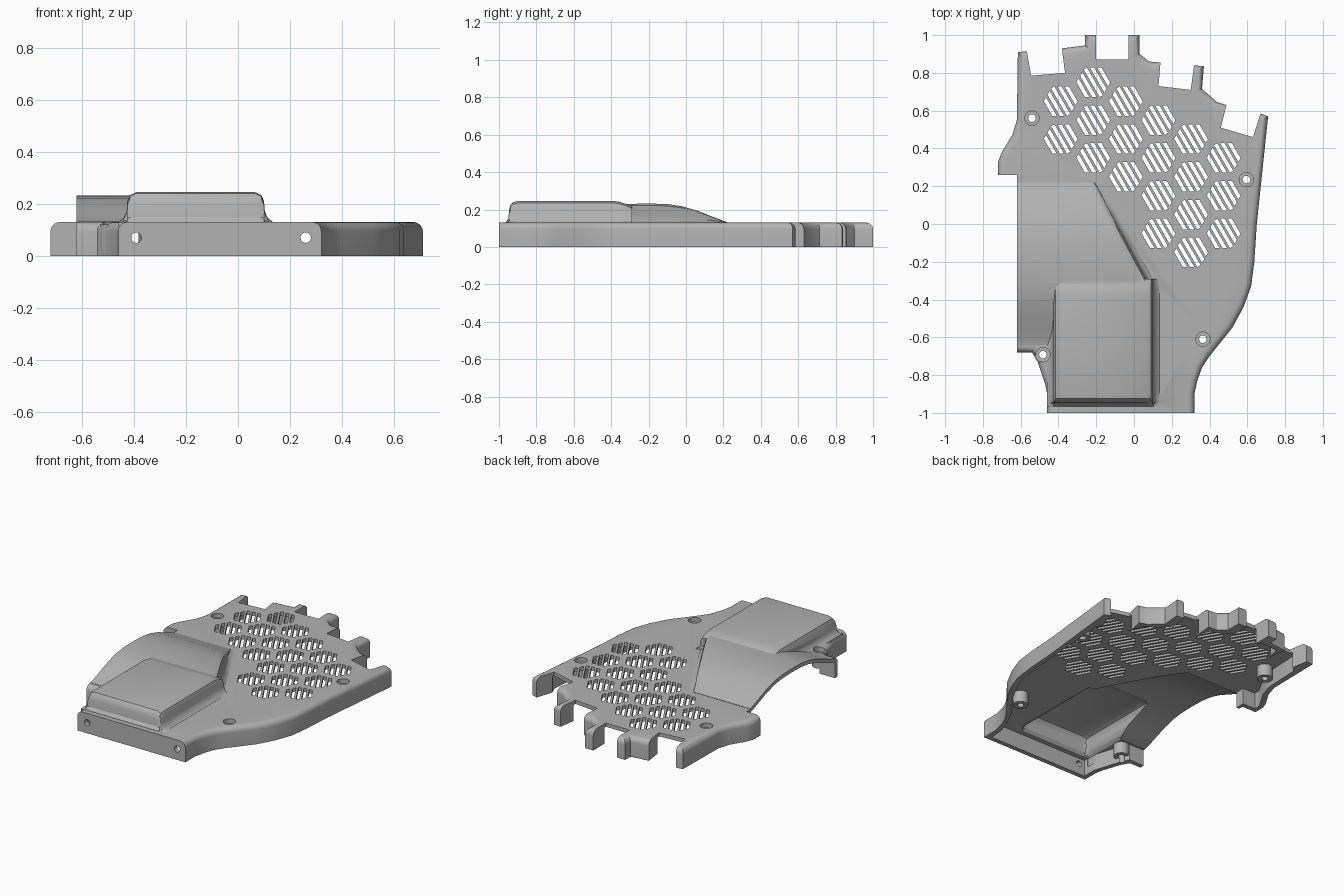
import bpy, bmesh, math
from mathutils import Vector, Matrix

if "Cube" in bpy.data.objects:
    bpy.data.objects.remove(bpy.data.objects["Cube"], do_unlink=True)

TOP = 0.13      # height of the flat plate
WALL = 0.025    # shell thickness

grey = bpy.data.materials.new("plain_grey")
grey.use_nodes = True
grey.diffuse_color = (0.45, 0.45, 0.45, 1)
grey.node_tree.nodes["Principled BSDF"].inputs["Base Color"].default_value = (0.45, 0.45, 0.45, 1)


def make_object(name, bm):
    bmesh.ops.recalc_face_normals(bm, faces=bm.faces)
    mesh = bpy.data.meshes.new(name)
    bm.to_mesh(mesh)
    bm.free()
    mesh.materials.append(grey)
    obj = bpy.data.objects.new(name, mesh)
    bpy.context.collection.objects.link(obj)
    return obj


def loft(bm, rings):
    """Skin closed rings of equal length and cap both ends."""
    rows = [[bm.verts.new(p) for p in ring] for ring in rings]
    n = len(rows[0])
    for a, b in zip(rows, rows[1:]):
        for i in range(n):
            j = (i + 1) % n
            bm.faces.new((a[i], a[j], b[j], b[i]))
    bm.faces.new(rows[0])
    bm.faces.new(rows[-1])


def prism(bm, points, z0, z1):
    loft(bm, [[(x, y, z) for x, y in points] for z in (z0, z1)])


def inset(points, d):
    """Mitred inward offset of a counter-clockwise outline."""
    result = []
    for i, p in enumerate(points):
        p = Vector(p)
        e1 = (p - Vector(points[i - 1])).normalized()
        e2 = (Vector(points[(i + 1) % len(points)]) - p).normalized()
        n1, n2 = Vector((-e1.y, e1.x)), Vector((-e2.y, e2.x))
        result.append(p + (n1 + n2) * d / (1 + n1.dot(n2)))
    return result


def cylinder(bm, x, y, r, z0, z1):
    ring = [(x + r * math.cos(i * math.tau / 24), y + r * math.sin(i * math.tau / 24)) for i in range(24)]
    prism(bm, ring, z0, z1)


def boolean(target, tool, operation):
    mod = target.modifiers.new("cut", "BOOLEAN")
    mod.operation, mod.solver, mod.object = operation, "EXACT", tool
    graph = bpy.context.evaluated_depsgraph_get()
    mesh = bpy.data.meshes.new_from_object(target.evaluated_get(graph))
    target.modifiers.clear()
    target.data = mesh
    bpy.data.objects.remove(tool, do_unlink=True)


# Outer body with a rounded upper edge
outline = [(-0.46, -1.06), (0.32, -1.06), (0.32, -0.9), (0.335, -0.83), (0.36, -0.76), (0.40, -0.70),
           (0.52, -0.55), (0.58, -0.44), (0.62, -0.33), (0.637, -0.2), (0.65, 0), (0.71, 0.57),
           (0.67, 0.585), (0.49, 0.63), (0.44, 0.645), (0.36, 0.715), (0.37, 0.835), (0.14, 0.855),
           (0.08, 0.86), (0.03, 0.9), (0.03, 1), (-0.26, 1), (-0.26, 0.945), (-0.38, 0.93),
           (-0.615, 0.91), (-0.62, 0.55), (-0.645, 0.47), (-0.7, 0.38), (-0.72, 0.33),
           (-0.72, -0.68), (-0.54, -0.68), (-0.51, -0.73), (-0.47, -0.85), (-0.46, -0.9)]
R = 0.035
rings = [[(x, y, 0) for x, y in outline]]
for k in range(6):
    a = k * math.pi / 10
    rings.append([(p[0], p[1], TOP - R + R * math.sin(a)) for p in inset(outline, R * (1 - math.cos(a)))])
bm = bmesh.new()
loft(bm, rings)
body = make_object("cover_shell", bm)

# Raised duct: (y, height above plate) stations with a flared side section
FLARE = [(0.035, 0), (0.015, 0.12), (0.003, 0.35), (0, 0.7), (-0.01, 0.9), (-0.035, 1)]
ARCH = [(-0.64, 0.002), (-0.6, 0.012), (-0.53, 0.04), (-0.45, 0.07), (-0.38, 0.09), (-0.3, 0.1),
        (-0.2, 0.102), (-0.1, 0.099), (-0.02, 0.087), (0.06, 0.064), (0.13, 0.036), (0.22, 0.002)]
BOX = [(-0.965, 0.001), (-0.95, 0.02), (-0.945, 0.07), (-0.938, 0.095), (-0.925, 0.11), (-0.9, 0.115),
       (-0.38, 0.115), (-0.35, 0.11), (-0.32, 0.1), (-0.29, 0.085)]


def side(x, sign, h, drop):
    return [(x + sign * (dx - drop), TOP - drop + h * f) for dx, f in FLARE]


def duct(name, drop, bottom):
    bm = bmesh.new()
    rows = []
    for y, h in ARCH:
        right = min(0.1, -0.2 + (0.2 - y) * 0.536)
        section = side(right, 1, h, drop) + [(-0.8, TOP - drop + h), (-0.8, bottom), (right + 0.035 - drop, bottom)]
        rows.append([(x, y, z) for x, z in section])
    loft(bm, rows)
    return make_object(name, bm)


def box(name, drop, bottom):
    bm = bmesh.new()
    rows = []
    for y, h in BOX:
        y = y + drop if y < -0.5 else y
        right, left = side(0.1, 1, h, drop), side(-0.425, -1, h, drop)
        section = right + left[::-1] + [(left[0][0], bottom), (right[0][0], bottom)]
        rows.append([(x, y, z) for x, z in section])
    loft(bm, rows)
    return make_object(name, bm)


boolean(body, duct("duct", 0, 0.115), "UNION")
boolean(body, box("duct_box", 0, 0.115), "UNION")

# Hollow underside, reaching through the rear notches and the side mouth
cavity = [(-0.43, -0.97), (0.285, -0.97), (0.29, -0.88), (0.32, -0.79), (0.37, -0.69), (0.49, -0.53),
          (0.55, -0.42), (0.59, -0.32), (0.607, -0.2), (0.62, 0), (0.655, 0.42), (0.632, 0.48),
          (0.465, 0.53), (0.445, 0.6), (0.35, 0.67), (0.3, 0.73), (0.13, 0.75), (0.1, 0.82),
          (0.06, 0.83), (-0.03, 0.885), (-0.2, 0.885), (-0.23, 0.91), (-0.345, 0.9), (-0.365, 0.82),
          (-0.545, 0.81), (-0.58, 0.78), (-0.59, 0.54), (-0.62, 0.45), (-0.69, 0.33), (-0.69, 0.29),
          (-0.6, 0.29), (-0.6, 0.23), (-0.66, 0.23), (-0.66, -0.65), (-0.51, -0.65), (-0.48, -0.72),
          (-0.43, -0.88)]
bm = bmesh.new()
prism(bm, cavity, -0.1, TOP - WALL)
boolean(body, make_object("cavity", bm), "DIFFERENCE")
boolean(body, duct("duct_hollow", WALL, 0.05), "DIFFERENCE")
boolean(body, box("box_hollow", WALL, 0.05), "DIFFERENCE")

# Trim the front face and the side mouth, and cut the rear notches
NOTCHES = [[(0.63, 0.46), (0.686, 0.635), (0.5, 0.67), (0.46, 0.51)],
           [(0.3, 0.71), (0.327, 0.9), (0.146, 0.93), (0.13, 0.73)],
           [(-0.03, 0.87), (-0.03, 1.1), (-0.2, 1.1), (-0.2, 0.87)],
           [(-0.365, 0.8), (-0.39, 0.99), (-0.58, 0.99), (-0.545, 0.785)],
           [(-1, -1.2), (1, -1.2), (1, -1), (-1, -1)],
           [(-1, -0.75), (-0.62, -0.75), (-0.62, 0.26), (-1, 0.26)]]
bm = bmesh.new()
for shape in NOTCHES:
    prism(bm, shape, -0.2, 0.4)
boolean(body, make_object("trim", bm), "DIFFERENCE")

# Screw posts with counterbored holes
SCREWS = [(-0.54, 0.56), (0.595, 0.235), (0.365, -0.61), (-0.482, -0.692)]
posts, bores, holes = bmesh.new(), bmesh.new(), bmesh.new()
for x, y in SCREWS:
    cylinder(posts, x, y, 0.046, 0.03, 0.12)
    cylinder(bores, x, y, 0.038, 0.1, 0.3)
    cylinder(holes, x, y, 0.02, -0.1, 0.115)
boolean(body, make_object("screw_posts", posts), "UNION")
boolean(body, make_object("screw_bores", bores), "DIFFERENCE")

# Two holes in the front wall
for x in (-0.39, 0.26):
    front = bmesh.new()
    cylinder(front, 0, 0, 0.02, -0.1, 0.1)
    front.transform(Matrix.Translation((x, -1, 0.07)) @ Matrix.Rotation(math.pi / 2, 4, "X"))
    boolean(body, make_object("front_hole", front), "DIFFERENCE")
boolean(body, make_object("screw_holes", holes), "DIFFERENCE")

# Hexagonal vents, each made of five slanted slots
COLUMNS = [(0.65, 2), (0.75, 3), (0.65, 3), (0.55, 4), (0.45, 4), (0.35, 3)]
HEX, SLOT, PITCH = 0.09, 0.02, 0.0335
along = Vector((-0.5, math.sqrt(3) / 2))
across = Vector((math.sqrt(3) / 2, 0.5))
bm = bmesh.new()
for c, (first, count) in enumerate(COLUMNS):
    for r in range(count):
        centre = Vector((-0.388 + 0.1725 * c, first - 0.2 * r))
        for s in range(-2, 3):
            low, high = s * PITCH - SLOT / 2, s * PITCH + SLOT / 2
            l0, l1 = HEX - abs(low) / math.sqrt(3), HEX - abs(high) / math.sqrt(3)
            prism(bm, [centre + across * d + along * l
                       for d, l in ((low, -l0), (high, -l1), (high, l1), (low, l0))], 0.05, 0.2)
boolean(body, make_object("vent_slots", bm), "DIFFERENCE")

bpy.ops.object.select_all(action="DESELECT")
body.select_set(True)
bpy.context.view_layer.objects.active = body
bpy.ops.object.shade_smooth_by_angle(angle=math.radians(32))
